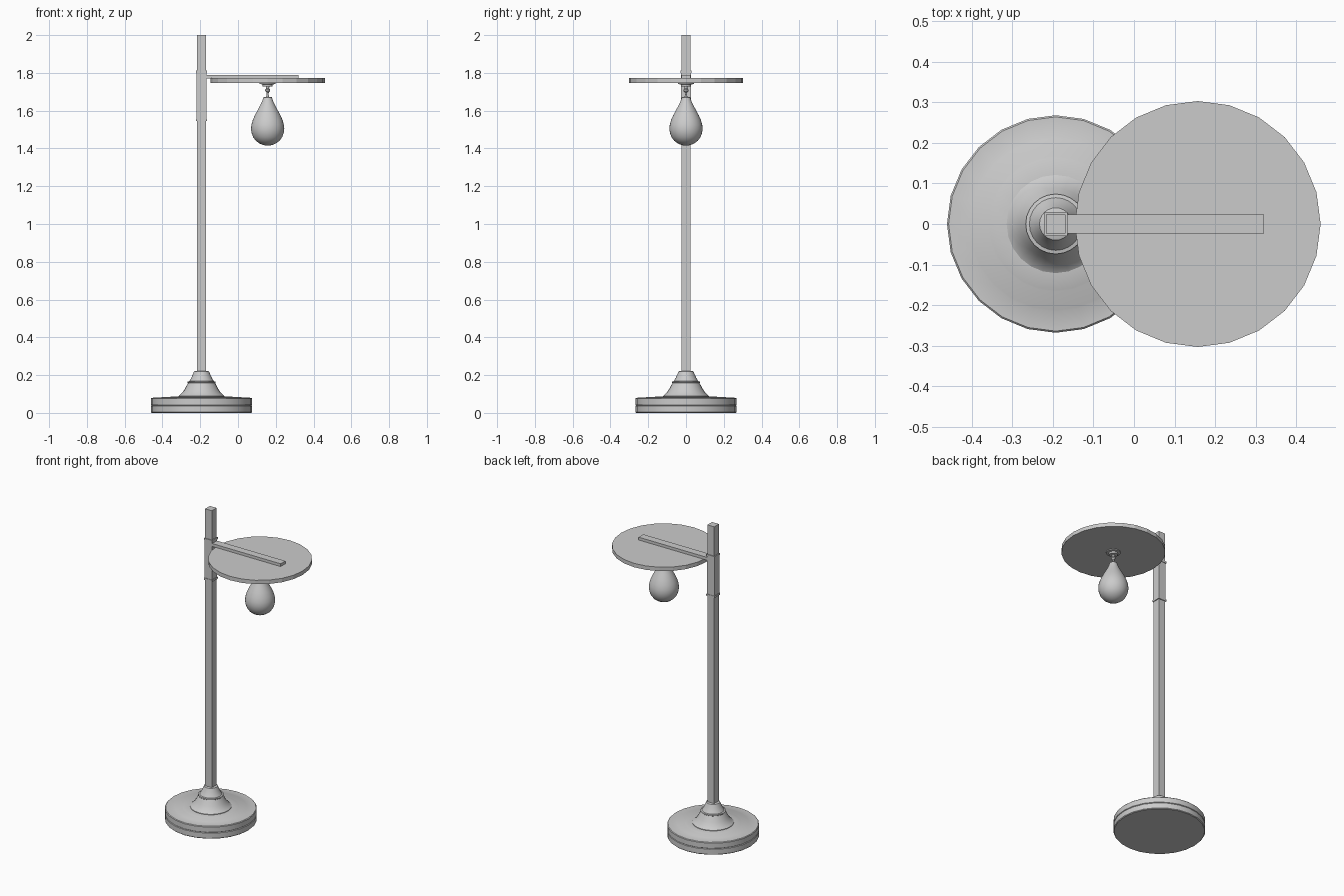
import bpy, bmesh, math

if "Cube" in bpy.data.objects:
    bpy.data.objects.remove(bpy.data.objects["Cube"])

grey = bpy.data.materials.new("plain_grey")
grey.diffuse_color = (0.6, 0.6, 0.6, 1)
grey.use_nodes = True
grey.node_tree.nodes["Principled BSDF"].inputs["Base Color"].default_value = grey.diffuse_color

POLE_X, BAG_X = -0.193, 0.157


def finish(name, bm, smooth=None):
    bmesh.ops.recalc_face_normals(bm, faces=bm.faces)
    me = bpy.data.meshes.new(name)
    bm.to_mesh(me)
    bm.free()
    me.materials.append(grey)
    ob = bpy.data.objects.new(name, me)
    bpy.context.collection.objects.link(ob)
    if smooth:
        bpy.ops.object.select_all(action='DESELECT')
        ob.select_set(True)
        bpy.context.view_layer.objects.active = ob
        bpy.ops.object.shade_smooth_by_angle(angle=math.radians(smooth))
    return ob


def box(name, x0, x1, y0, y1, z0, z1):
    bm = bmesh.new()
    bmesh.ops.create_cube(bm, size=1)
    for v in bm.verts:
        v.co = ((x0 + x1) / 2 + v.co.x * (x1 - x0),
                (y0 + y1) / 2 + v.co.y * (y1 - y0),
                (z0 + z1) / 2 + v.co.z * (z1 - z0))
    return finish(name, bm)


def lathe(name, x, profile, sides=24, smooth=35):
    """Revolve (radius, z) points about a vertical axis, with capped ends."""
    bm = bmesh.new()
    rings = []
    for r, z in profile:
        rings.append([bm.verts.new((x + r * math.cos(2 * math.pi * i / sides),
                                    r * math.sin(2 * math.pi * i / sides), z))
                      for i in range(sides)])
    for a, b in zip(rings, rings[1:]):
        for i in range(sides):
            j = (i + 1) % sides
            bm.faces.new((a[i], a[j], b[j], b[i]))
    bm.faces.new(rings[0])
    bm.faces.new(rings[-1])
    return finish(name, bm, smooth)


# Weighted base: two stacked plates with a groove and shallow top steps
lathe("base", POLE_X, [
    (0.264, 0), (0.268, 0.004), (0.268, 0.037), (0.264, 0.040),
    (0.268, 0.043), (0.268, 0.076), (0.264, 0.080),
    (0.216, 0.081), (0.212, 0.083), (0.167, 0.084), (0.163, 0.086),
    (0.10, 0.087)])

# Flared foot collar around the pole
lathe("foot_collar", POLE_X, [
    (0.121, 0.084), (0.121, 0.090), (0.115, 0.094), (0.101, 0.108),
    (0.089, 0.126), (0.079, 0.145), (0.072, 0.158), (0.074, 0.160),
    (0.074, 0.166), (0.065, 0.168), (0.055, 0.184), (0.046, 0.204),
    (0.040, 0.219), (0.036, 0.221)])


def square(name, h, z0, z1):
    return box(name, POLE_X - h, POLE_X + h, -h, h, z0, z1)


# Square pole with the sliding sleeve and its two rims
square("pole", 0.024, 0.15, 2.0)
square("sleeve", 0.0262, 1.55, 1.81)
square("sleeve_rim_lower", 0.029, 1.545, 1.557)
square("sleeve_rim_upper", 0.029, 1.800, 1.812)

# Arm lying on the round rebound board
box("arm", POLE_X + 0.024, 0.32, -0.024, 0.024, 1.771, 1.790)
lathe("board", BAG_X, [(0.303, 1.747), (0.303, 1.772)], smooth=None)

# Swivel: plate, socket, ball and hook
lathe("swivel", BAG_X, [
    (0.042, 1.749), (0.042, 1.741), (0.027, 1.739), (0.026, 1.728),
    (0.009, 1.727), (0.008, 1.718), (0.013, 1.711), (0.013, 1.704),
    (0.006, 1.696), (0.005, 1.684), (0.010, 1.665)], sides=16)

# Pear-shaped bag
lathe("bag", BAG_X, [
    (0.006, 1.415), (0.024, 1.418), (0.044, 1.427), (0.063, 1.441),
    (0.077, 1.460), (0.085, 1.482), (0.088, 1.503), (0.086, 1.525),
    (0.079, 1.550), (0.067, 1.577), (0.053, 1.603), (0.040, 1.627),
    (0.030, 1.648), (0.024, 1.665), (0.022, 1.671), (0.014, 1.673)],
    sides=32)
